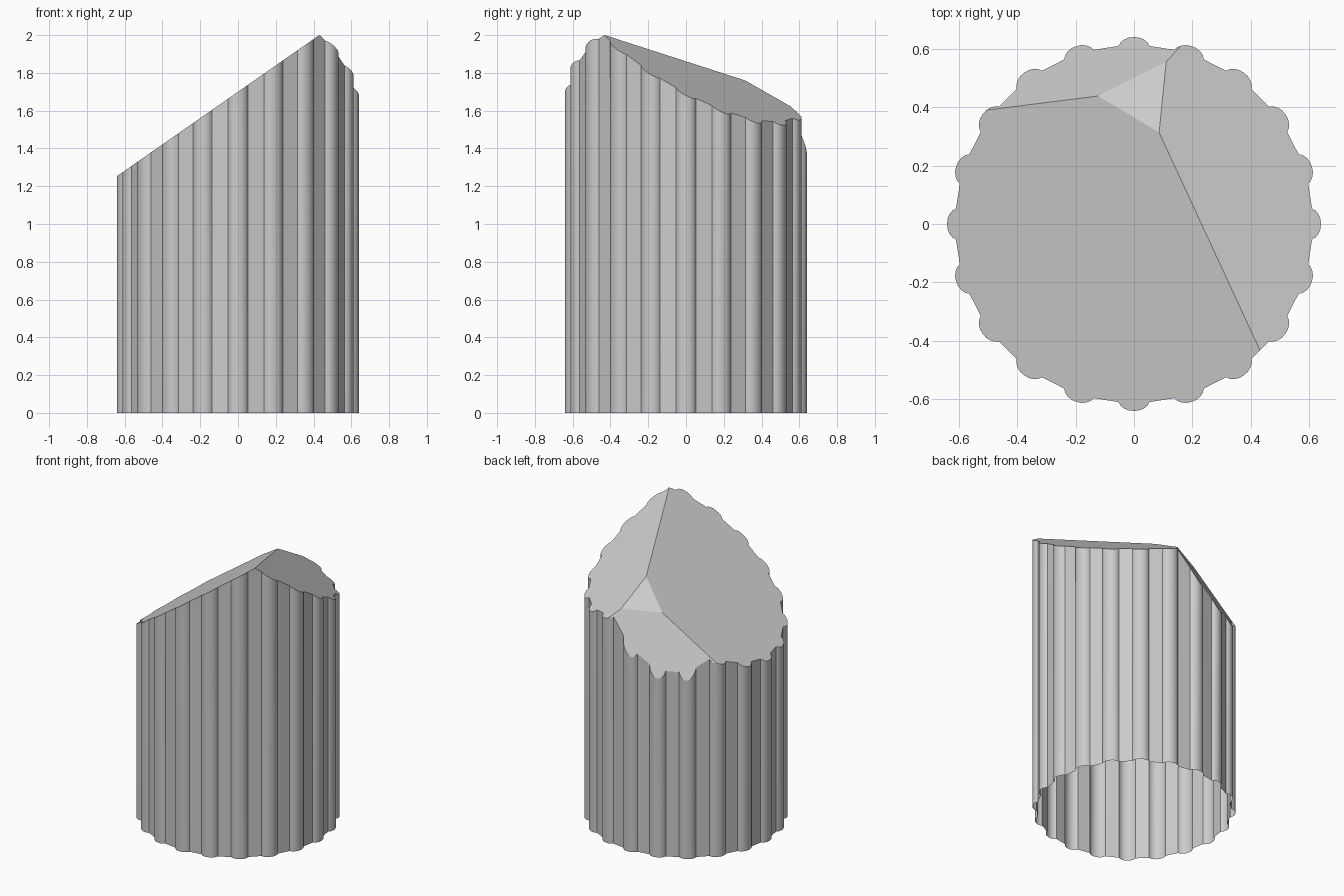
import bpy
import bmesh
from math import sin, cos, radians
from mathutils import Vector

if "Cube" in bpy.data.objects:
    bpy.data.objects.remove(bpy.data.objects["Cube"])

RIBS = 20
# one rounded rib: (angle offset in degrees, radius); flats join the ribs
RIB = [(-5, .612), (-4.2, .624), (-3, .633), (-1.5, .639), (0, .64),
       (1.5, .639), (3, .633), (4.2, .624), (5, .612)]
# broken top, each cut is the plane z = a + b*x + c*y
CUTS = [(1.700, .697, 0), (1.9635, -.443, -.528),
        (2.506, .921, -1.776), (1.921, .336, -.606)]

# fluted shaft
bm = bmesh.new()
ring = []
for i in range(RIBS):
    for off, r in RIB:
        t = radians(i * 360 / RIBS + off)
        ring.append(bm.verts.new((r * cos(t), r * sin(t), 0)))
base = bm.faces.new(ring)
ext = bmesh.ops.extrude_face_region(bm, geom=[base], use_keep_orig=True)
bmesh.ops.translate(bm, vec=(0, 0, 3),
                    verts=[g for g in ext["geom"] if isinstance(g, bmesh.types.BMVert)])

# slice the top with flat fracture planes and cap each slice
for a, b, c in CUTS:
    cut = bmesh.ops.bisect_plane(
        bm, geom=bm.verts[:] + bm.edges[:] + bm.faces[:], dist=1e-5,
        plane_co=(0, 0, a), plane_no=Vector((-b, -c, 1)).normalized(), clear_outer=True)
    rim = [g for g in cut["geom_cut"] if isinstance(g, bmesh.types.BMEdge)]
    bmesh.ops.edgeloop_fill(bm, edges=[e for e in rim if e.is_boundary])

bmesh.ops.recalc_face_normals(bm, faces=bm.faces[:])

# the underside is open
under = [f for f in bm.faces if all(abs(v.co.z) < 1e-5 for v in f.verts)]
bmesh.ops.delete(bm, geom=under, context='FACES')

mesh = bpy.data.meshes.new("broken_column")
bm.to_mesh(mesh)
bm.free()
column = bpy.data.objects.new("broken_column", mesh)
bpy.context.collection.objects.link(column)
bpy.context.view_layer.objects.active = column
column.select_set(True)
bpy.ops.object.shade_smooth_by_angle(angle=radians(25))
